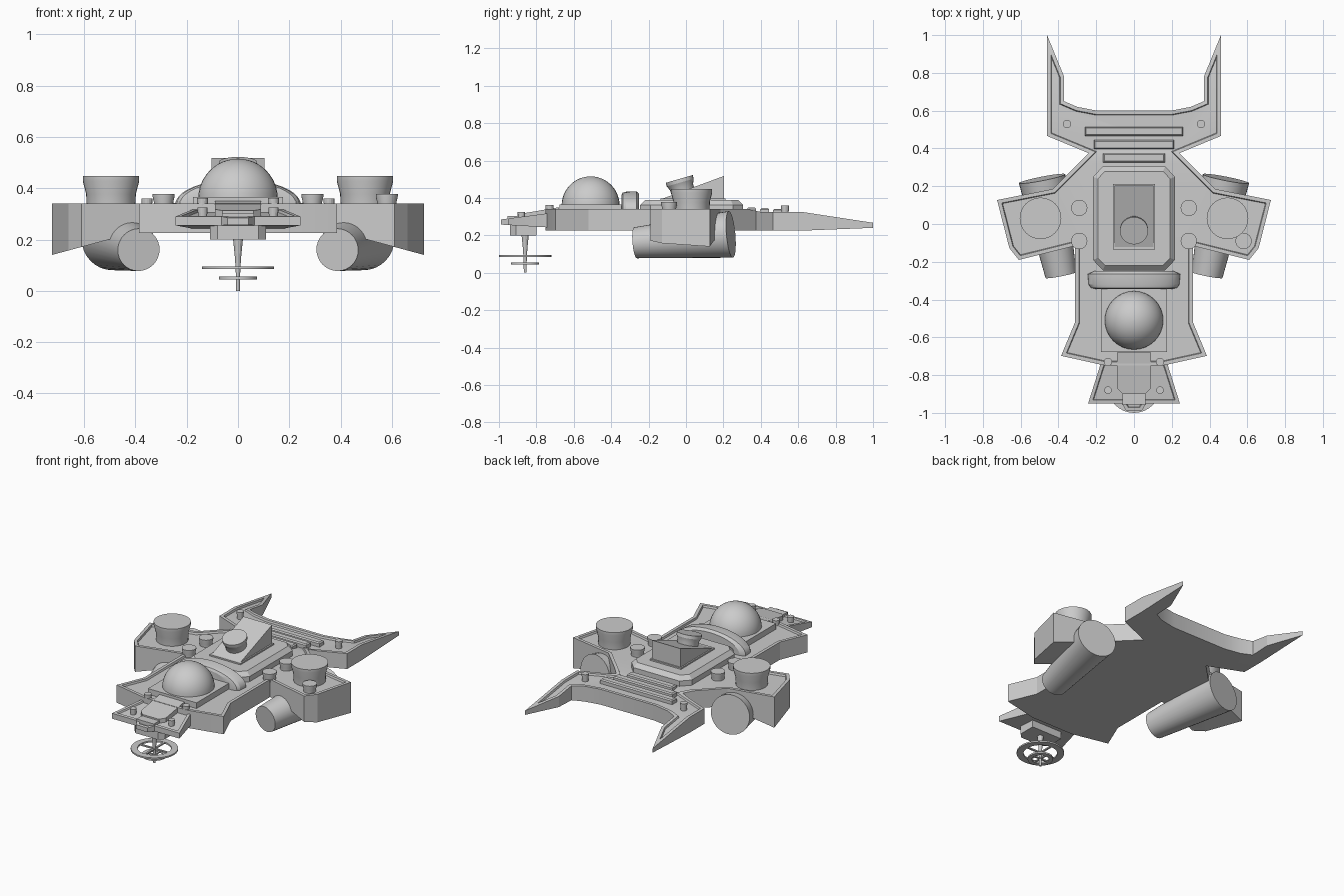
import bpy, bmesh, math
from mathutils import Vector, Matrix

if "Cube" in bpy.data.objects:
    bpy.data.objects.remove(bpy.data.objects["Cube"])


def finish(name, bm, mat=None):
    bmesh.ops.recalc_face_normals(bm, faces=bm.faces)
    me = bpy.data.meshes.new(name)
    bm.to_mesh(me)
    bm.free()
    ob = bpy.data.objects.new(name, me)
    bpy.context.collection.objects.link(ob)
    if mat:
        me.transform(mat)
    return ob


def mirrored(half):
    """Full outline from a half outline listed on the +x side."""
    return half + [(-x, y) for x, y in reversed(half) if x > 0]


def plate(name, outline, z0, z1, rim=0, depth=0, taper=0, cuts=(), shape=None):
    """Extruded outline with optional rim recess, tapered top and z reshaping."""
    bm = bmesh.new()
    low = bm.faces.new([bm.verts.new((x, y, z0)) for x, y in outline])
    res = bmesh.ops.extrude_face_region(bm, geom=[low], use_keep_orig=True)
    for v in res["geom"]:
        if isinstance(v, bmesh.types.BMVert):
            v.co.z = z1
    bmesh.ops.recalc_face_normals(bm, faces=bm.faces)
    top = max(bm.faces, key=lambda f: f.calc_center_median().z)
    if taper:
        bmesh.ops.inset_individual(bm, faces=[top], thickness=taper, use_even_offset=True)
        keep = set(top.verts)
        for v in bm.verts:
            if v.co.z > z1 - 1e-4 and v not in keep:
                v.co.z -= taper
    if rim:
        bmesh.ops.inset_individual(bm, faces=[top], thickness=rim, use_even_offset=True)
        bmesh.ops.inset_individual(bm, faces=[top], thickness=0.004, depth=0, use_even_offset=True)
        for v in top.verts:
            v.co.z -= depth
    for co, no in cuts:
        geom = bm.verts[:] + bm.edges[:] + bm.faces[:]
        bmesh.ops.bisect_plane(bm, geom=geom, plane_co=co, plane_no=no, dist=1e-5)
    if shape:
        mid = (z0 + z1) / 2
        for v in bm.verts:
            v.co.z = shape(v.co, v.co.z > mid)
    return finish(name, bm)


def lathe(name, profile, mat, n=24):
    """Capped solid of revolution around z from (radius, z) points."""
    bm = bmesh.new()
    rings = [[bm.verts.new((r * math.cos(2 * math.pi * i / n), r * math.sin(2 * math.pi * i / n), z))
              for i in range(n)] for r, z in profile]
    for a, b in zip(rings, rings[1:]):
        for i in range(n):
            bm.faces.new((a[i], a[(i + 1) % n], b[(i + 1) % n], b[i]))
    bm.faces.new(rings[0])
    bm.faces.new(rings[-1])
    return finish(name, bm, mat)


def turret(name, x, y, z, r, h, n=24):
    prof = [(r * .86, 0), (r * .88, h * .45), (r, h * .85), (r, h)]
    return lathe(name, prof, Matrix.Translation((x, y, z)), n)


def box(x, y0, y1):
    return [(x, y0), (x, y1), (-x, y1), (-x, y0)]


# main hull with side pods and rear horns
def hull_z(co, upper):
    x, y, z = abs(co.x), co.y, co.z
    if upper:
        z -= 0.015 * min(max((y - .33) / .07, 0), 1)
        return z - 0.058 * max((y - .62) / .38, 0)
    if x > .41 and y < .25:
        return z - (x - .41) * .27
    return z + 0.015 * max((y - .62) / .38, 0)


hull = mirrored([(.15, -.75), (.386, -.698), (.312, -.52), (.312, -.116), (.61, -.19), (.66, -.127),
                 (.725, .127), (.43, .185), (.24, .375), (.46, .466), (.46, 1.0), (.37, .78),
                 (.37, .65), (.30, .62), (.196, .6)])
plate("main_hull", hull, .225, .34, rim=.02, depth=.012, shape=hull_z,
      cuts=[((0, y, 0), (0, 1, 0)) for y in (.33, .4, .62)] + [((x, 0, 0), (1, 0, 0)) for x in (-.41, .41)])

# nose plate sloping down to the front
plate("nose_plate", mirrored([(.04, -.99), (.065, -.95), (.243, -.95), (.17, -.72), (.17, -.68)]),
      .24, .29, rim=.018, depth=.01,
      shape=lambda c, up: c.z + (.13 * (c.y + .95) if up else -.06 * (c.y + .70)))
plate("nose_hatch", mirrored([(.06, -.9), (.09, -.87), (.09, -.68)]), .28, .35,
      shape=lambda c, up: .35 + .17 * (c.y + .68) if up else c.z)
plate("nose_step", box(.062, -.955, -.88), .26, .303)
plate("antenna_bracket", mirrored([(.08, -.94), (.11, -.91), (.11, -.80)]), .2, .262)

# antenna under the nose
at = Matrix.Translation((0, -.86, 0))
lathe("antenna_mast", [(.007, 0), (.009, .08), (.012, .13), (.02, .21)], at, 12)
for name, r, w, z in (("large_ring", .14, .04, .09), ("small_ring", .075, .025, .05)):
    bm = bmesh.new()
    n = 32
    loops = [[bm.verts.new((q * math.cos(2 * math.pi * i / n), q * math.sin(2 * math.pi * i / n) - .86, h))
              for i in range(n)]
             for q, h in ((r, z - .005), (r, z + .005), (r - w, z + .005), (r - w, z - .005))]
    for k in range(4):
        a, b = loops[k], loops[(k + 1) % 4]
        for i in range(n):
            bm.faces.new((a[i], a[(i + 1) % n], b[(i + 1) % n], b[i]))
    finish(name, bm)
    q = r - w / 2
    plate(name + "_spoke_x", box(q, -.866, -.854), z - .004, z + .004)
    plate(name + "_spoke_y", box(.006, -.86 - q, -.86 + q), z - .004, z + .004)

# dome, its base and the arched collar
plate("dome_base", box(.175, -.677, -.345), .32, .365)
arc = [(.155 * math.cos(t * math.pi / 24), .155 * math.sin(t * math.pi / 24)) for t in range(12)]
lathe("dome", arc + [(.003, .155)], Matrix.Translation((0, -.51, .36)), 32)
collar = Matrix.Translation((0, -.30, .335)) @ Matrix.Diagonal((.245, 1, .1, 1)) @ Matrix.Rotation(math.pi / 2, 4, 'X')
lathe("arched_collar", [(.86, -.05), (1, -.035), (.98, .02), (.93, .038), (.8, .045)], collar, 40)

# central deckhouse, sloped housing and tilted gun drum
plate("deckhouse", mirrored([(.165, -.245), (.217, -.19), (.217, .25), (.165, .305)]), .32, .388, taper=.026)
plate("housing_base", box(.112, -.135, .212), .38, .397)
plate("sloped_housing", box(.103, -.128, .203), .385, .4,
      shape=lambda c, up: .395 + .37 * (c.y + .128) if up else c.z)
tilt = Matrix.Translation((0, -.01, .41)) @ Matrix.Rotation(math.radians(16), 4, 'X')
lathe("gun_drum", [(.062, 0), (.064, .05), (.075, .075), (.075, .095)], tilt)

# rear deck slats
for i, (y, w) in enumerate(((.35, .163), (.42, .213), (.49, .26))):
    plate(f"rear_slat_{i}", box(w, y - .024, y + .024), .305, .348 - i * .003, taper=.007)

# paired turrets, posts and engines
for s, side in ((1, "right"), (-1, "left")):
    turret("main_turret_" + side, s * .495, .03, .32, .11, .127, 32)
    turret("pod_turret_" + side, .58, -.09, .32, .043, .057) if s > 0 else None
    turret("rear_deck_turret_" + side, s * .29, .085, .32, .043, .057)
    turret("front_deck_turret_" + side, s * .29, -.09, .32, .043, .057)
    turret("wing_post_" + side, s * .355, .53, .305, .022, .055, 16)
    turret("upper_nose_post_" + side, s * .138, -.73, .29, .022, .072, 16)
    turret("lower_nose_post_" + side, s * .138, -.88, .27, .02, .055, 16)
    a, b = Vector((s * .387, -.27, .16)), Vector((s * .487, .24, .205))
    rot = (b - a).to_track_quat('Z', 'Y').to_matrix().to_4x4()
    lathe("engine_" + side, [(.083, 0), (.125, (b - a).length)], Matrix.Translation(a) @ rot, 32)

# smooth the round parts, keep hard edges
for ob in bpy.context.scene.objects:
    ob.select_set(True)
    bpy.context.view_layer.objects.active = ob
bpy.ops.object.shade_smooth_by_angle(angle=math.radians(22))
